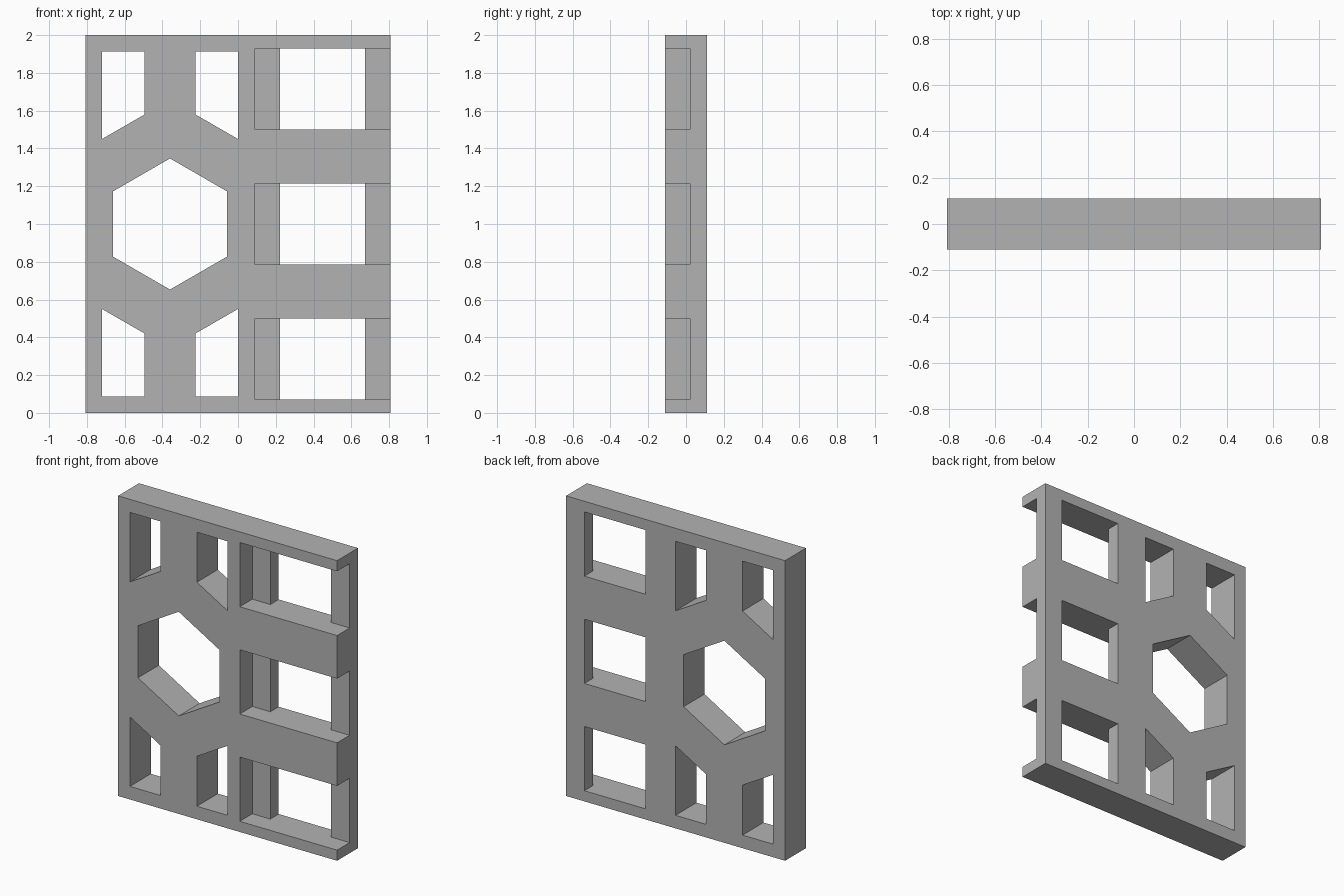
import bpy
import bmesh
from math import cos, sin, pi

default = bpy.data.objects.get("Cube")
if default:
    bpy.data.objects.remove(default, do_unlink=True)

WIDTH, DEPTH, HEIGHT = 1.615, 0.22, 2.0
FRONT, BACK = -DEPTH / 2, DEPTH / 2
SIDE = WIDTH / 2
MID_Z = HEIGHT / 2
HEX_X = -0.36


def prisms(name, profiles, y0, y1):
    """One object made of x-z outlines extruded from y0 to y1."""
    bm = bmesh.new()
    for outline in profiles:
        face = bm.faces.new([bm.verts.new((x, y0, z)) for x, z in outline])
        out = bmesh.ops.extrude_face_region(bm, geom=[face])
        verts = [v for v in out["geom"] if isinstance(v, bmesh.types.BMVert)]
        bmesh.ops.translate(bm, verts=verts, vec=(0, y1 - y0, 0))
    bmesh.ops.recalc_face_normals(bm, faces=bm.faces)
    mesh = bpy.data.meshes.new(name)
    bm.to_mesh(mesh)
    bm.free()
    obj = bpy.data.objects.new(name, mesh)
    bpy.context.collection.objects.link(obj)
    return obj


def rect(x0, x1, z0, z1):
    return [(x0, z0), (x1, z0), (x1, z1), (x0, z1)]


def cut(target, cutter):
    cutter.hide_render = True
    mod = target.modifiers.new(cutter.name, "BOOLEAN")
    mod.operation, mod.solver, mod.object = "DIFFERENCE", "EXACT", cutter
    bpy.context.view_layer.objects.active = target
    bpy.ops.object.modifier_apply(modifier=mod.name)
    bpy.data.objects.remove(cutter, do_unlink=True)


# Solid panel
panel = prisms("panel", [rect(-SIDE, SIDE, 0, HEIGHT)], FRONT, BACK)

# Hexagon hole, with four slanted slots mirrored around it
hexagon = [(HEX_X + 0.347 * sin(i * pi / 3), MID_Z + 0.347 * cos(i * pi / 3))
           for i in range(6)]
slot = [(0.134, 0.58), (0.36, 0.45), (0.36, 0.913), (0.134, 0.913)]
holes = [hexagon] + [[(HEX_X + sx * x, MID_Z + sz * z) for x, z in slot]
                     for sx in (-1, 1) for sz in (-1, 1)]

# Three square windows, each at the back of a wider pocket open to the side
pockets = []
for step in (-1, 0, 1):
    z = MID_Z + step * 0.715
    holes.append(rect(0.223, 0.672, z - 0.214, z + 0.214))
    pockets.append(rect(0.09, SIDE + 0.1, z - 0.214, z + 0.214))

cut(panel, prisms("hole_cutter", holes, FRONT - 0.1, BACK + 0.1))
cut(panel, prisms("pocket_cutter", pockets, FRONT - 0.1, 0.022))

# Plain grey finish
grey = bpy.data.materials.new("plain grey")
grey.use_nodes = True
colour = (0.45, 0.45, 0.45, 1)
grey.diffuse_color = colour
grey.node_tree.nodes["Principled BSDF"].inputs["Base Color"].default_value = colour
panel.data.materials.clear()
panel.data.materials.append(grey)
